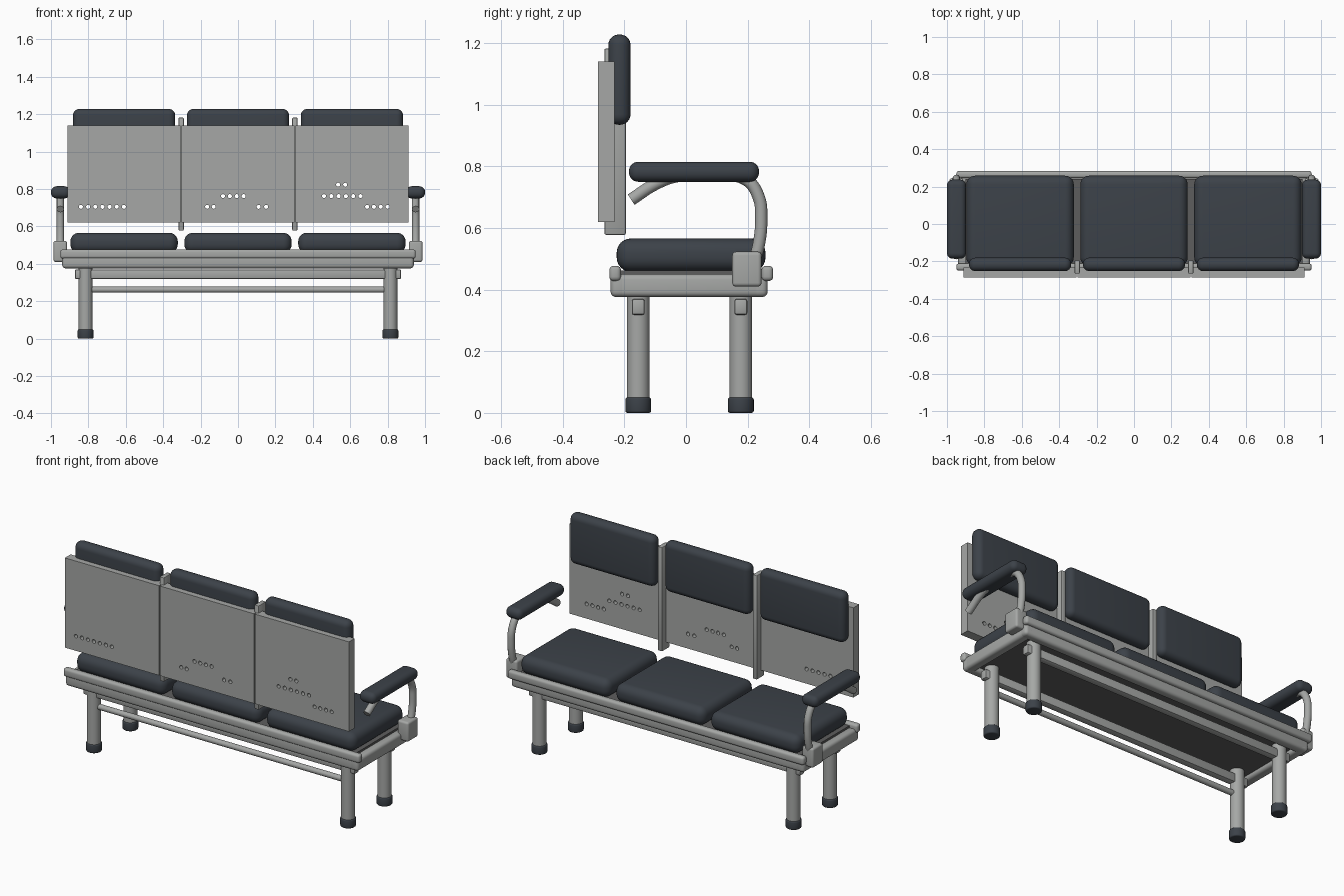
import bpy, bmesh, math
from mathutils import Matrix, Vector

if "Cube" in bpy.data.objects:
    bpy.data.objects.remove(bpy.data.objects["Cube"])


def material(name, rgb):
    m = bpy.data.materials.new(name)
    m.diffuse_color = (*rgb, 1)
    m.use_nodes = True
    m.node_tree.nodes["Principled BSDF"].inputs["Base Color"].default_value = m.diffuse_color
    return m


METAL = material("grey metal", (0.38, 0.39, 0.38))
DARK = material("dark upholstery", (0.045, 0.054, 0.066))
UNDER = material("underside board", (0.11, 0.11, 0.11))


def finish(name, bm, mat, smooth=True):
    me = bpy.data.meshes.new(name)
    bmesh.ops.recalc_face_normals(bm, faces=bm.faces)
    bm.to_mesh(me)
    bm.free()
    me.materials.append(mat)
    ob = bpy.data.objects.new(name, me)
    bpy.context.collection.objects.link(ob)
    if smooth:
        bpy.context.view_layer.objects.active = ob
        ob.select_set(True)
        bpy.ops.object.shade_smooth_by_angle(angle=math.radians(35))
        ob.select_set(False)
    return ob


def box(name, x, y, z, mat, bevel=0.0, segs=4):
    """Box spanning the given (min, max) ranges, with rounded edges."""
    bm = bmesh.new()
    bmesh.ops.create_cube(bm, size=1)
    for v in bm.verts:
        v.co = Vector([(a + b) / 2 + c * (b - a)
                       for c, (a, b) in zip(v.co, (x, y, z))])
    if bevel:
        bmesh.ops.bevel(bm, geom=bm.edges[:], offset=bevel, segments=segs,
                        profile=0.5, affect='EDGES')
    return finish(name, bm, mat, bevel > 0)


def rod(name, p, q, r, mat, bevel=0.0):
    """Cylinder between two points, with optional rounded rims."""
    p, q = Vector(p), Vector(q)
    bm = bmesh.new()
    bmesh.ops.create_cone(bm, cap_ends=True, segments=24, radius1=r,
                          radius2=r, depth=(q - p).length)
    if bevel:
        rims = [e for e in bm.edges if abs(e.verts[0].co.z - e.verts[1].co.z) < 1e-5]
        bmesh.ops.bevel(bm, geom=rims, offset=bevel, segments=3,
                        profile=0.5, affect='EDGES')
    rot = (q - p).to_track_quat('Z', 'Y').to_matrix().to_4x4()
    bm.transform(Matrix.Translation((p + q) / 2) @ rot)
    return finish(name, bm, mat)


def pipe(name, points, r, mat):
    """Smooth bent tube through the points."""
    cu = bpy.data.curves.new(name, 'CURVE')
    cu.dimensions = '3D'
    cu.bevel_depth = r
    cu.bevel_resolution = 4
    cu.use_fill_caps = True
    cu.resolution_u = 6
    sp = cu.splines.new('BEZIER')
    sp.bezier_points.add(len(points) - 1)
    for bp, co in zip(sp.bezier_points, points):
        bp.co = co
        bp.handle_left_type = bp.handle_right_type = 'AUTO'
    cu.materials.append(mat)
    ob = bpy.data.objects.new(name, cu)
    bpy.context.collection.objects.link(ob)


# Perforation rows in the back panels: (first x, last x, count, z)
rows = [(-0.84, -0.61, 7, 0.705), (-0.165, -0.13, 2, 0.705), (0.11, 0.15, 2, 0.705),
        (-0.08, 0.03, 4, 0.762), (0.535, 0.573, 2, 0.823), (0.46, 0.655, 6, 0.762),
        (0.69, 0.80, 4, 0.705)]
bm = bmesh.new()
for x0, x1, n, z in rows:
    for i in range(n):
        at = Matrix.Translation((x0 + (x1 - x0) * i / (n - 1), -0.26, z))
        bmesh.ops.create_cone(bm, cap_ends=True, segments=12, radius1=0.011,
                              radius2=0.011, depth=0.2,
                              matrix=at @ Matrix.Rotation(math.pi / 2, 4, 'X'))
cutter = finish("perforation_cutter", bm, METAL, False)
cutter.hide_render = True
cutter.display_type = 'WIRE'

# Three seat places: cushion, back cushion and back panel
for i, c in enumerate((-0.609, 0.0, 0.609), 1):
    box(f"seat_cushion_{i}", (c - 0.287, c + 0.287), (-0.225, 0.258),
        (0.458, 0.566), DARK, 0.046, 6)
    box(f"back_cushion_{i}", (c - 0.273, c + 0.273), (-0.252, -0.18),
        (0.935, 1.228), DARK, 0.034, 6)
    panel = box(f"back_panel_{i}", (c - 0.302, c + 0.302), (-0.285, -0.232),
                (0.62, 1.14), METAL)
    mod = panel.modifiers.new("perforations", 'BOOLEAN')
    mod.operation = 'DIFFERENCE'
    mod.object = cutter
    mod.solver = 'EXACT'

# Upright posts between the back panels
for s in (-1, 1):
    box("back_post", (s * 0.304 - 0.014, s * 0.304 + 0.014), (-0.265, -0.195),
        (0.578, 1.182), METAL, 0.005, 2)

# Seat frame: front and back bars, end bars, board and long rails
for name, y0, y1 in (("frame_back", -0.245, -0.19), ("frame_front", 0.21, 0.265)):
    box(name, (-0.94, 0.94), (y0, y1), (0.376, 0.45), METAL, 0.018)
for s in (-1, 1):
    box("frame_end", sorted((s * 0.88, s * 0.94)), (-0.245, 0.265),
        (0.376, 0.45), METAL, 0.018)
box("seat_board", (-0.90, 0.90), (-0.22, 0.24), (0.40, 0.462), UNDER)
for name, y in (("rail_back", -0.23), ("rail_front", 0.264)):
    box(name, (-0.95, 0.95), (y - 0.019, y + 0.019), (0.428, 0.477), METAL, 0.014)

# Legs with feet, cross bars through the legs, and the rear stretcher
for y in (-0.155, 0.178):
    for s in (-1, 1):
        x = s * 0.815
        rod("leg", (x, y, 0.03), (x, y, 0.40), 0.037, METAL)
        rod("foot", (x, y, 0.0), (x, y, 0.05), 0.042, DARK, 0.007)
    box("under_bar", (-0.872, 0.872), (y - 0.021, y + 0.021), (0.318, 0.37),
        METAL, 0.008, 2)
rod("stretcher", (-0.80, -0.155, 0.262), (0.80, -0.155, 0.262), 0.016, METAL)

# Armrests: corner block, bent tube and pad
arm_path = [(0.215, 0.47), (0.237, 0.55), (0.244, 0.63), (0.236, 0.70),
            (0.195, 0.757), (0.11, 0.772), (-0.03, 0.768), (-0.095, 0.745),
            (-0.178, 0.692)]
for s in (-1, 1):
    x = s * 0.95
    box("arm_block", (x - 0.036, x + 0.036), (0.15, 0.245), (0.41, 0.523),
        METAL, 0.012)
    pipe("arm_tube", [(x, y, z) for y, z in arm_path], 0.02, METAL)
    box("arm_pad", sorted((s * 0.898, s * 1.0)), (-0.185, 0.237),
        (0.75, 0.815), DARK, 0.03, 6)
